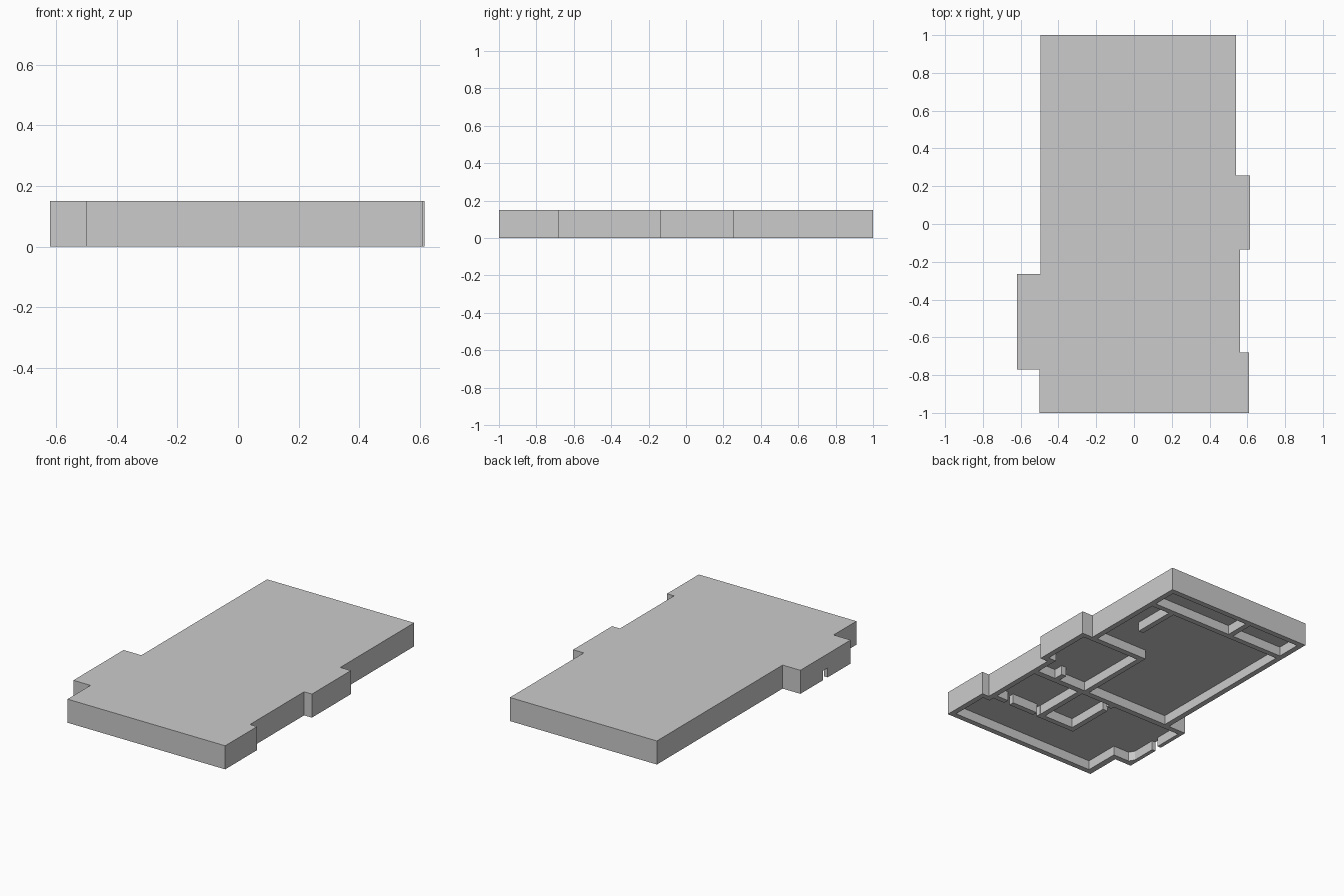
import bpy, bmesh

if "Cube" in bpy.data.objects:
    bpy.data.objects.remove(bpy.data.objects["Cube"])

HEIGHT = 0.15      # full thickness of the model
WALL = 0.06        # height of the walls below the solid top


def prism(name, pts, z0, z1):
    """Extrude a plan polygon from z0 to z1."""
    bm = bmesh.new()
    face = bm.faces.new([bm.verts.new((x, y, z0)) for x, y in pts])
    ext = bmesh.ops.extrude_face_region(bm, geom=[face])
    verts = [v for v in ext["geom"] if isinstance(v, bmesh.types.BMVert)]
    bmesh.ops.translate(bm, verts=verts, vec=(0, 0, z1 - z0))
    bmesh.ops.recalc_face_normals(bm, faces=bm.faces)
    mesh = bpy.data.meshes.new(name)
    bm.to_mesh(mesh)
    bm.free()
    obj = bpy.data.objects.new(name, mesh)
    bpy.context.collection.objects.link(obj)
    return obj


def rect(x0, y0, x1, y1):
    return [(x0, y0), (x1, y0), (x1, y1), (x0, y1)]


# Solid block with the stepped outline
block = prism("floor_plan_block", [
    (-0.5, -1), (0.61, -1), (0.61, -0.68), (0.56, -0.68), (0.56, -0.135),
    (0.615, -0.135), (0.615, 0.257), (0.54, 0.257), (0.54, 1), (-0.495, 1),
    (-0.495, -0.265), (-0.62, -0.265), (-0.62, -0.77), (-0.5, -0.77)], 0, HEIGHT)

# Room pockets, open underneath
rooms = {
    "back_room_right": rect(-0.06, 0.805, 0.505, 0.965),
    "back_room_left": rect(-0.46, 0.805, -0.095, 0.965),
    "main_room": [(-0.46, -0.262), (0.13, -0.262), (0.13, 0.262), (0.505, 0.262),
                  (0.505, 0.77), (0.375, 0.77), (0.375, 0.49), (0.34, 0.49),
                  (0.34, 0.77), (-0.46, 0.77)],
    "side_room": [(0.165, -0.262), (0.36, -0.262), (0.36, -0.2), (0.395, -0.2),
                  (0.395, -0.262), (0.525, -0.262), (0.525, -0.10), (0.58, -0.10),
                  (0.58, 0.225), (0.165, 0.225)],
    "small_room_right": rect(0.187, -0.645, 0.525, -0.30),
    "small_room_left": rect(-0.06, -0.645, 0.152, -0.30),
    "front_room": [(-0.46, -0.965), (0.575, -0.965), (0.575, -0.715),
                   (0.525, -0.715), (0.525, -0.68), (-0.095, -0.68),
                   (-0.095, -0.30), (-0.595, -0.30), (-0.595, -0.70),
                   (-0.575, -0.735), (-0.46, -0.735)],
    # Door gaps
    "door_small_right": rect(0.40, -0.70, 0.44, -0.63),
    "door_small_middle": rect(0.19, -0.70, 0.215, -0.63),
    "door_small_left": rect(-0.11, -0.36, -0.05, -0.325),
    "door_outside": rect(-0.65, -0.54, -0.58, -0.49),
}

cutters = []
for name, pts in rooms.items():
    cutter = prism(name + "_cutter", pts, -0.05, WALL)
    cutter.hide_render = True
    mod = block.modifiers.new(name, 'BOOLEAN')
    mod.operation = 'DIFFERENCE'
    mod.solver = 'EXACT'
    mod.object = cutter
    cutters.append(cutter)

# Bake the cuts and remove the cutters
deps = bpy.context.evaluated_depsgraph_get()
baked = bpy.data.meshes.new_from_object(block.evaluated_get(deps))
block.modifiers.clear()
block.data = baked
for cutter in cutters:
    bpy.data.objects.remove(cutter, do_unlink=True)
